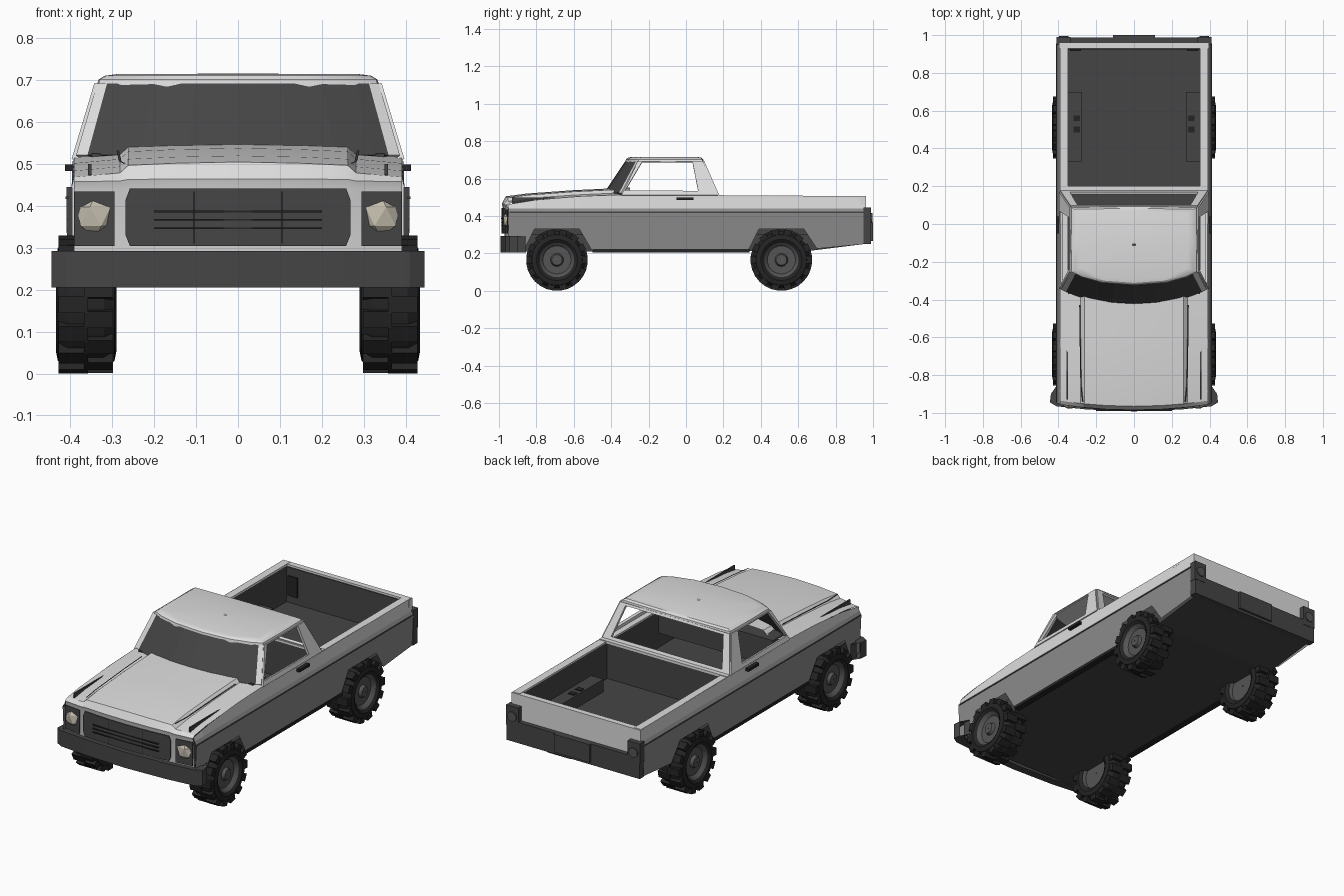
import bpy, bmesh, math
from mathutils import Matrix

cube = bpy.data.objects.get("Cube")
if cube:
    bpy.data.objects.remove(cube, do_unlink=True)


def material(name, r, g, b):
    m = bpy.data.materials.new(name)
    m.use_nodes = True
    m.diffuse_color = (r, g, b, 1)
    m.node_tree.nodes["Principled BSDF"].inputs["Base Color"].default_value = (r, g, b, 1)
    return m


WHITE = material("white_paint", .72, .72, .72)
GREY = material("grey_paint", .26, .26, .26)
DARK = material("dark_trim", .06, .06, .06)
BLACK = material("black_rubber", .018, .018, .018)
STEEL = material("wheel_steel", .09, .09, .09)
CREAM = material("lamp_cream", .55, .51, .42)


def finish(name, bm, mats, mirror=False, smooth=False, thick=0):
    bmesh.ops.recalc_face_normals(bm, faces=bm.faces)
    mesh = bpy.data.meshes.new(name)
    bm.to_mesh(mesh)
    bm.free()
    for m in mats:
        mesh.materials.append(m)
    if smooth:
        mesh.shade_smooth()
        mesh.set_sharp_from_angle(angle=.5)
    ob = bpy.data.objects.new(name, mesh)
    bpy.context.collection.objects.link(ob)
    if thick:
        mod = ob.modifiers.new("thickness", "SOLIDIFY")
        mod.thickness, mod.offset = thick, 0
    if mirror:
        ob.modifiers.new("mirror", "MIRROR").use_clip = True
    return ob


def add_grid(bm, rows, rule=lambda j: 0, loop=False):
    vs = [[bm.verts.new(p) for p in row] for row in rows]
    for i in range(len(vs) - (0 if loop else 1)):
        a, b = vs[i], vs[(i + 1) % len(vs)]
        for j in range(len(a) - 1):
            bm.faces.new((a[j], a[j + 1], b[j + 1], b[j])).material_index = rule(j)


def grid(name, rows, mats, rule=lambda j: 0, **options):
    bm = bmesh.new()
    add_grid(bm, rows, rule)
    return finish(name, bm, mats, **options)


def add_box(bm, lo, hi, turn=Matrix()):
    mid = [(a + b) / 2 for a, b in zip(lo, hi)]
    size = [b - a for a, b in zip(lo, hi)]
    mat = turn @ Matrix.Translation(mid) @ Matrix.Diagonal((*size, 1))
    return bmesh.ops.create_cube(bm, size=1, matrix=mat)["verts"]


def box(name, x, y, z, mat, mirror=False):
    bm = bmesh.new()
    add_box(bm, (x[0], y[0], z[0]), (x[1], y[1], z[1]))
    return finish(name, bm, [mat], mirror)


def frame(name, outer, inner, place, mirror=False):
    """Flat four-sided frame around an opening."""
    rows = [[place(*o), place(*i)] for o, i in zip(outer, inner)]
    grid(name, rows + rows[:1], [WHITE], mirror=mirror, thick=.015)


def front_y(x):
    return -.978 + .19 * x * x


# Two-tone body sides with wheel arches cut into the lower edge
stations = [(-.95, .21, .462), (-.87, .21, .475), (-.81, .33, .485), (-.57, .33, .505),
            (-.5, .21, .508), (-.3, .21, .515), (.18, .21, .51), (.33, .21, .51),
            (.39, .33, .51), (.63, .33, .508), (.7, .225, .507), (.958, .25, .505)]
rows = [[(.4 + (zb - .21) * .05, y, zb), (.41, y, .42), (.398, y, .44), (.392, y, zt)]
        for y, zb, zt in stations]
grid("body_side", rows, [GREY, WHITE], lambda j: 0 if j < 2 else 1, mirror=True)
box("belt_line", (.405, .412), (-.945, .955), (.417, .423), DARK, True)
box("sill", (.37, .404), (-.5, .34), (.205, .222), BLACK, True)

# Underbody and floor, with the tail kicked up
profile = [(-.93, .21), (.65, .212), (.955, .25), (.955, .3), (-.93, .3)]
bm = bmesh.new()
add_grid(bm, [[(-.385, y, z), (.385, y, z)] for y, z in profile], loop=True)
bmesh.ops.holes_fill(bm, edges=bm.edges)
finish("underbody", bm, [DARK])

# Hood, fender tops and nose as one curved shell
hood = [(-.965, .22, 0, 1), (-.978, .44, 0, 1), (-.985, .465, .2, 1), (-.965, .505, 1, 1),
        (-.85, .52, 1, .5), (-.6, .538, 1, 0), (-.3, .552, 1, 0)]
ridge = [(0, 0), (.15, -.003), (.262, -.008), (.282, -.026), (.392, -.036)]
rows = [[(x, y + c * .19 * x * x, z + s * dz) for x, dz in ridge] for y, z, s, c in hood]
grid("hood", rows, [WHITE], mirror=True, smooth=True)
bars = [(.268, -.94, .502), (.278, -.85, .506), (.282, -.6, .523), (.284, -.43, .532)]
grid("hood_seam", [[(x, y, z), (x + .006, y, z)] for x, y, z in bars], [DARK], mirror=True)

# Grille, following the curve of the nose
edges = [(.305, .258), (.33, .268), (.415, .268), (.442, .258)]
rows = [[(w * t, front_y(w * t) - .006, z) for t in (0, .33, .67, 1)] for z, w in edges]
grid("grille", rows, [DARK], mirror=True, thick=.006)
for i, z in enumerate((.345, .365, .385)):
    box(f"grille_slat_{i + 1}", (-.2, .2), (-.99, -.97), (z, z + .004), BLACK)
box("grille_upright", (.103, .108), (-.985, -.965), (.31, .435), BLACK, True)

# Headlamps in dark surrounds
rows = [[(x, front_y(x) - .004, z) for x in (.295, .345, .39)] for z in (.305, .435)]
grid("headlamp_surround", rows, [DARK], mirror=True, thick=.005)
bm = bmesh.new()
bmesh.ops.create_icosphere(bm, subdivisions=1, radius=.05,
                           matrix=Matrix.Translation((.34, -.95, .375)) @ Matrix.Diagonal((1, .6, 1, 1)))
finish("headlamp", bm, [CREAM], mirror=True)

# Front bumper wraps around the corners
plan = [(0, -.992), (.25, -.982), (.41, -.965), (.445, -.945), (.44, -.9)]
rows = [[(x, y, .205) for x, y in plan], [(x, y, .292) for x, y in plan],
        [(x * .93, y + .045, .292) for x, y in plan], [(x * .93, y + .045, .205) for x, y in plan]]
grid("front_bumper", rows + rows[:1], [DARK], mirror=True)

# Windshield with white corner pillars
across = (0, .12, .23, .32, .358, .385)
rows = [[(x, -.435 + .62 * x * x, .52) for x in across],
        [(x * .87, -.322 + .45 * x * x, .69) for x in across]]
grid("windshield", rows, [DARK, WHITE], lambda j: 1 if j == 4 else 0, mirror=True, thick=.008)

# Cab side and rear frames around open windows
frame("cab_side", [(-.345, .51), (-.255, .692), (.09, .692), (.17, .51)],
      [(-.325, .535), (-.235, .687), (.035, .687), (.065, .532)],
      lambda y, z: (.39 - (z - .51) * .3, y, z), mirror=True)
frame("cab_rear", [(-.39, .51), (-.335, .692), (.335, .692), (.39, .51)],
      [(-.34, .525), (-.3, .68), (.3, .68), (.34, .525)],
      lambda x, z: (x, .17 - (z - .51) * .44, z))

# Roof from shrinking rings, with ceiling
outline = [(0, -.325), (.17, -.312), (.28, -.282), (.335, -.255), (.338, -.1), (.335, .09), (0, .096)]
rings = [(.685, .02), (.685, 1), (.702, .985), (.711, .94), (.715, .85), (.716, .02)]
rows = [[(x * s, -.11 + (y + .11) * s, z) for x, y in outline] for z, s in rings]
grid("roof", rows, [WHITE], mirror=True, smooth=True)

# Inner walls, cab back and dashboard
box("inner_wall", (.35, .358), (-.93, .935), (.29, .5), DARK, True)
box("side_rail", (.35, .393), (-.33, .955), (.497, .508), WHITE, True)
box("cab_back_wall", (-.355, .355), (.172, .19), (.29, .5), DARK)
box("cab_back_rail", (-.392, .392), (.163, .2), (.496, .512), WHITE)
box("dashboard", (-.35, .35), (-.37, -.26), (.38, .525), DARK)

# Load bed wheel boxes
box("wheel_box", (.275, .352), (.33, .7), (.295, .37), DARK, True)
for i, y in enumerate((.5, .56)):
    box(f"wheel_box_slot_{i + 1}", (.285, .32), (y - .015, y + .015), (.368, .374), BLACK, True)

# Tailgate, rear bumper, lamps and blank plate
box("tailgate", (-.396, .396), (.93, .962), (.26, .506), WHITE)
box("tailgate_liner", (-.35, .35), (.924, .931), (.29, .495), DARK)
box("lamp_backing", (.28, .34), (.917, .925), (.34, .45), BLACK, True)
box("rear_bumper", (-.408, .408), (.95, .988), (.25, .365), DARK)
box("tail_lamp", (.335, .41), (.95, .99), (.335, .445), DARK, True)
bm = bmesh.new()
bmesh.ops.create_cone(bm, cap_ends=True, segments=10, radius1=.027, radius2=.027, depth=.008,
                      matrix=Matrix.Translation((.372, .992, .39)) @ Matrix.Rotation(math.pi / 2, 4, "X"))
finish("tail_lamp_lens", bm, [STEEL], mirror=True)
box("rear_plate", (-.11, .11), (.985, 1), (.265, .365), DARK)

# Door handles
box("door_handle", (.385, .413), (-.05, .04), (.484, .499), BLACK, True)

# Wheels: lathed rim and tyre with staggered tread lugs
section = [(.422, .002), (.422, .028), (.405, .035), (.405, .075), (.424, .092), (.435, .11),
           (.43, .135), (.405, .152), (.32, .152), (.295, .135), (.29, .11), (.3, .09),
           (.32, .085), (.32, .002)]


def wheel(name, y, z=.165, sides=28, lugs=14):
    bm = bmesh.new()
    rows = []
    for i in range(sides):
        a = math.tau * i / sides
        rows.append([(x, r * math.cos(a), r * math.sin(a)) for x, r in section])
    add_grid(bm, rows, lambda j: 0 if j < 4 or j > 10 else 1, loop=True)
    for k in range(lugs):
        for x0, x1, shift in ((.298, .368, 0), (.358, .428, .5)):
            turn = Matrix.Rotation(math.tau * (k + shift) / lugs, 4, "X")
            verts = add_box(bm, (x0, -.02, .135), (x1, .02, .164), turn)
            for f in {f for v in verts for f in v.link_faces}:
                f.material_index = 1
    bmesh.ops.translate(bm, verts=bm.verts, vec=(0, y, z))
    finish(name, bm, [STEEL, BLACK], mirror=True, smooth=True)


wheel("front_wheels", -.69)
wheel("rear_wheels", .51)
